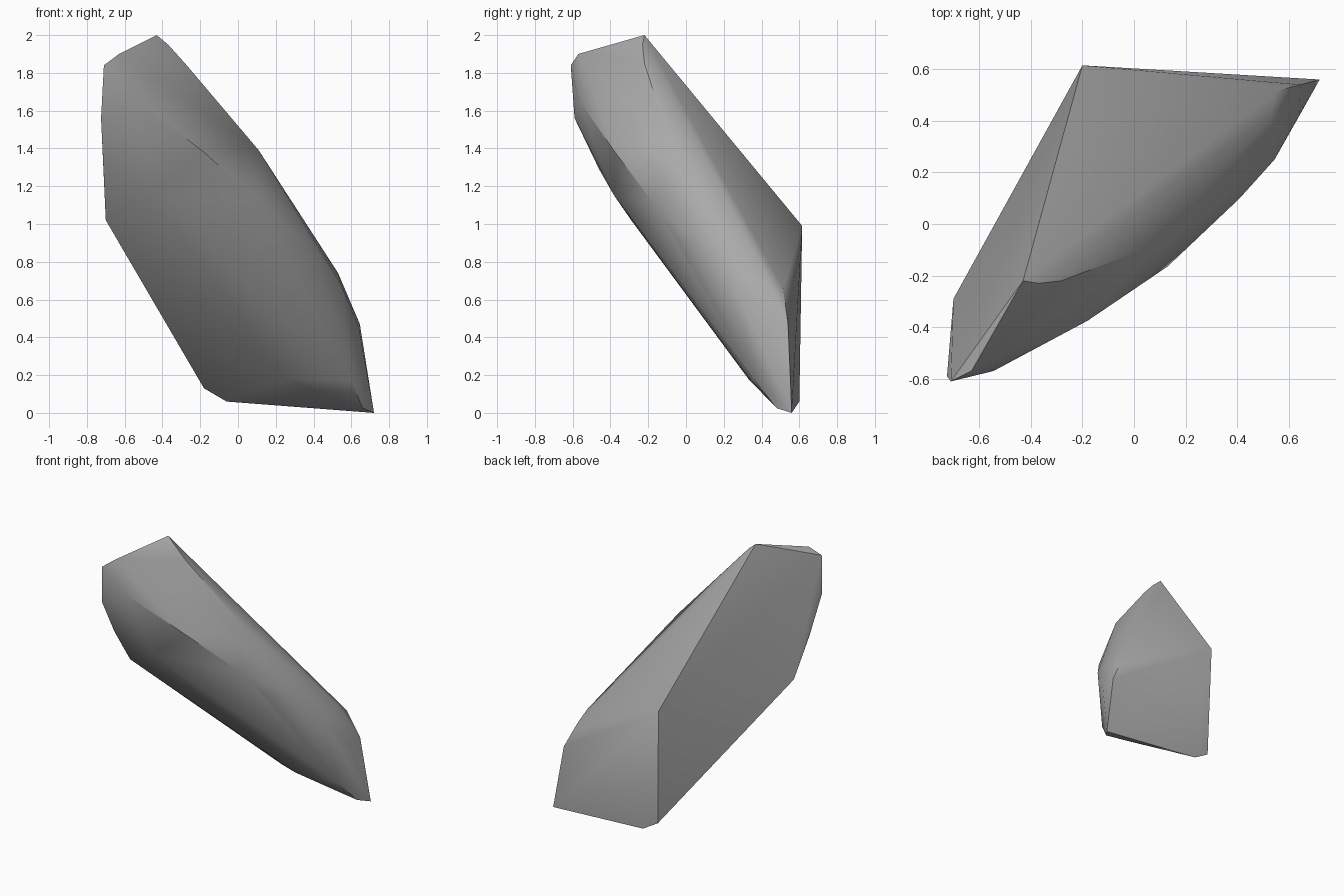
import bpy
import bmesh
import math

# Remove the default cube only
default_cube = bpy.data.objects.get("Cube")
if default_cube:
    bpy.data.objects.remove(default_cube, do_unlink=True)


def make_material(name, value):
    """Plain flat grey material for viewport and render."""
    material = bpy.data.materials.new(name)
    material.use_nodes = True
    colour = (value, value, value, 1)
    material.diffuse_color = colour
    shader = material.node_tree.nodes["Principled BSDF"]
    shader.inputs["Base Color"].default_value = colour
    shader.inputs["Roughness"].default_value = 0.8
    return material


def build_hull(name, outlines, material):
    """Wrap a convex chipped stone around a few groups of corner points."""
    bm = bmesh.new()
    for outline in outlines:
        for corner in outline:
            bm.verts.new(corner)
    result = bmesh.ops.convex_hull(bm, input=bm.verts[:])
    loose = {item for key in ("geom_interior", "geom_unused")
             for item in result[key] if isinstance(item, bmesh.types.BMVert)}
    bmesh.ops.delete(bm, geom=list(loose), context="VERTS")
    bmesh.ops.recalc_face_normals(bm, faces=bm.faces[:])
    mesh = bpy.data.meshes.new(name)
    bm.to_mesh(mesh)
    bm.free()
    mesh.materials.append(material)
    stone = bpy.data.objects.new(name, mesh)
    bpy.context.collection.objects.link(stone)
    return stone


# Tip of the shard, with its small chipped cap
tip = [(-.43, -.22, 2), (-.37, -.23, 1.95), (-.28, -.22, 1.85),
       (-.63, -.57, 1.9), (-.71, -.61, 1.84)]

# Split back side, ending in a flat broken face
back = [(-.2, .615, .99), (-.18, .595, .13), (-.06, .6, .06),
        (.72, .56, 0), (.645, .54, .47), (.55, .515, .66)]

# Outer edge running down the left flank
lower_edge = [(-.725, -.59, 1.56), (-.712, -.46, 1.29), (-.7, -.29, 1.02),
              (-.45, -.38, 1.15), (.25, .33, .18), (.66, .48, .025)]

# Rounded, worn front flank
flank = [(-.545, -.57, 1.66), (-.18, -.375, 1.38), (.13, -.165, 1.1),
         (.25, -.05, .92), (.41, .1, .86), (.545, .25, .68),
         (.64, .42, .45), (.6, .365, .17)]

# Crest between the top face and the front flank
crest = [(.11, -.07, 1.39), (.53, .42, .74)]

stone_grey = make_material("stone grey", 0.4)
shard = build_hull("stone_shard", [tip, back, lower_edge, flank, crest], stone_grey)

# Smooth the worn flank while the broken edges stay sharp
bpy.context.view_layer.objects.active = shard
shard.select_set(True)
bpy.ops.object.shade_smooth_by_angle(angle=math.radians(35))
